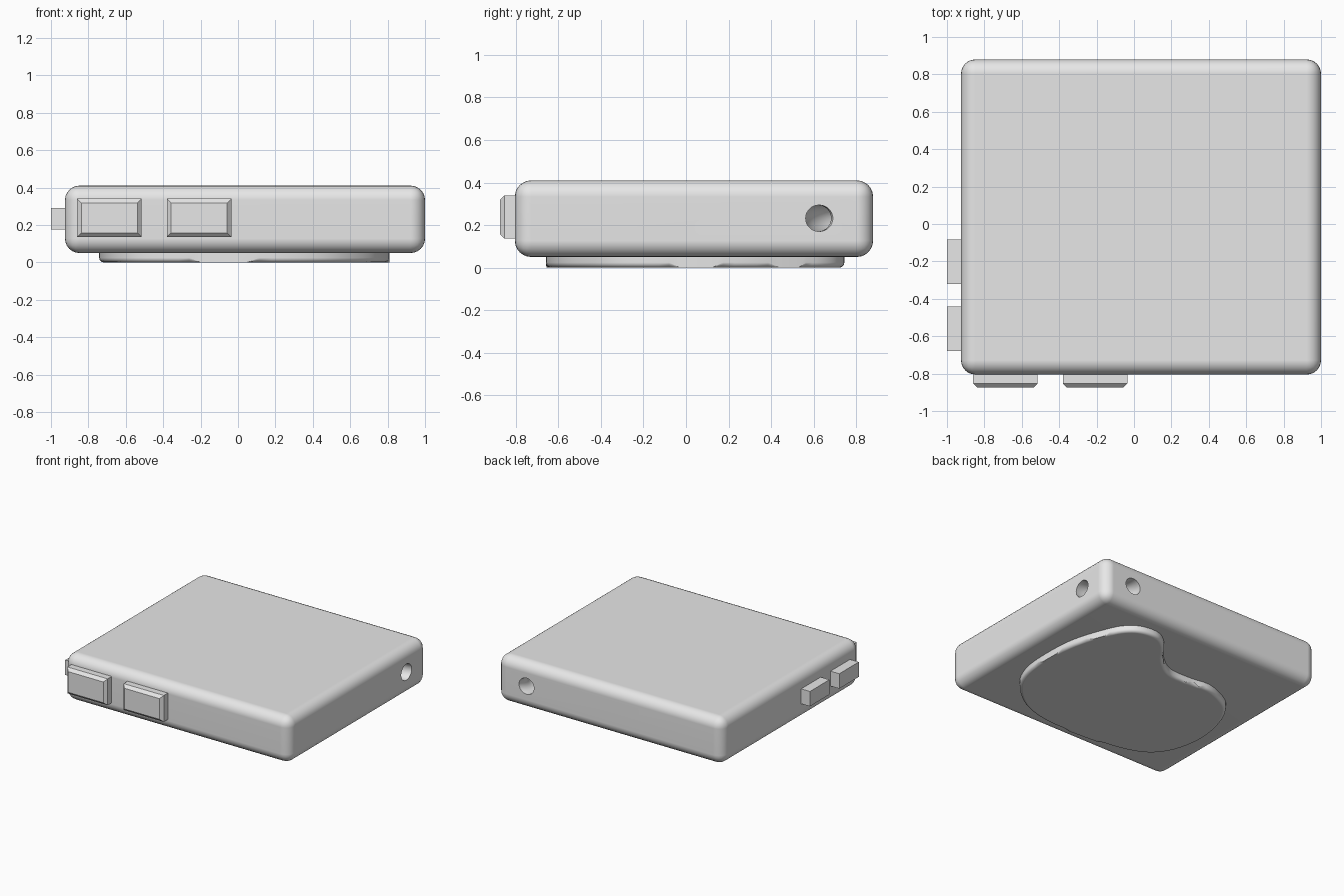
import bpy
import bmesh
import math
from mathutils import Vector

if "Cube" in bpy.data.objects:
    bpy.data.objects.remove(bpy.data.objects["Cube"], do_unlink=True)

GREY = (0.8, 0.8, 0.8, 1)
grey = bpy.data.materials.new("plain_grey")
grey.use_nodes = True
grey.diffuse_color = GREY
for node in grey.node_tree.nodes:
    if node.type == 'BSDF_PRINCIPLED':
        node.inputs["Base Color"].default_value = GREY


def finish(name, bm):
    bmesh.ops.recalc_face_normals(bm, faces=bm.faces[:])
    mesh = bpy.data.meshes.new(name)
    bm.to_mesh(mesh)
    bm.free()
    mesh.materials.append(grey)
    obj = bpy.data.objects.new(name, mesh)
    bpy.context.collection.objects.link(obj)
    return obj


def select_only(obj):
    bpy.ops.object.select_all(action='DESELECT')
    obj.select_set(True)
    bpy.context.view_layer.objects.active = obj


def smooth(obj):
    select_only(obj)
    bpy.ops.object.shade_smooth_by_angle(angle=math.radians(35))
    mod = obj.modifiers.new("flat_face_normals", 'WEIGHTED_NORMAL')
    mod.keep_sharp = True


def box(name, low, high, bevel=0, segments=1, pick=lambda e: True):
    """Box between two corners, with the picked edges bevelled."""
    low, high = Vector(low), Vector(high)
    bm = bmesh.new()
    bmesh.ops.create_cube(bm, size=1)
    for v in bm.verts:
        v.co = (low + high) / 2 + v.co * (high - low)
    if bevel:
        bmesh.ops.bevel(bm, geom=[e for e in bm.edges if pick(e)], offset=bevel,
                        segments=segments, profile=0.5, affect='EDGES')
    return finish(name, bm)


# Rounded case
body = box("case", (-0.925, -0.805, 0.05), (1, 0.88, 0.41), 0.077, 6)

# Curved strap tunnel through the back left corner
bpy.ops.mesh.primitive_torus_add(location=(0.95, 0.83, 0.232), major_radius=0.21,
                                 minor_radius=0.062, major_segments=64,
                                 minor_segments=32)
cutter = bpy.context.object
cutter.name = "tunnel_cutter"
cutter.hide_render = True
cutter.data.materials.append(grey)
cut = body.modifiers.new("tunnel", 'BOOLEAN')
cut.operation = 'DIFFERENCE'
cut.solver = 'EXACT'
cut.object = cutter
select_only(body)
bpy.ops.object.modifier_apply(modifier=cut.name)
bpy.data.objects.remove(cutter, do_unlink=True)
smooth(body)

# Chamfered buttons on the front
FRONT = -0.875
for i, x in enumerate((-0.86, -0.38)):
    box(f"front_button_{i + 1}", (x, FRONT, 0.136), (x + 0.344, -0.78, 0.34), 0.022,
        pick=lambda e: all(v.co.y < FRONT + 0.001 for v in e.verts))

# Plain buttons on the right side
for i, y in enumerate((-0.68, -0.322)):
    box(f"side_button_{i + 1}", (-1, y, 0.175), (-0.9, y + 0.238, 0.29))

# Bean-shaped pad underneath
outline = [Vector(p) for p in (
    (0.54, 0.73), (0.40, 0.74), (0.29, 0.67), (0.17, 0.52), (0.01, 0.405),
    (-0.18, 0.395), (-0.35, 0.41), (-0.52, 0.345), (-0.62, 0.26), (-0.70, 0.10),
    (-0.742, -0.14), (-0.70, -0.38), (-0.58, -0.54), (-0.37, -0.62),
    (-0.08, -0.648), (0.24, -0.655), (0.50, -0.58), (0.70, -0.41),
    (0.79, -0.22), (0.81, 0.02), (0.79, 0.28), (0.71, 0.53), (0.64, 0.66))]


def closed_spline(pts, steps):
    n = len(pts)
    for i in range(n):
        a, b, c, d = (pts[(i + k) % n] for k in (-1, 0, 1, 2))
        for s in range(steps):
            t = s / steps
            yield (b * 2 + (c - a) * t + (a * 2 - b * 5 + c * 4 - d) * t ** 2
                   + (b * 3 - a - c * 3 + d) * t ** 3) / 2


bm = bmesh.new()
base = bm.faces.new([bm.verts.new((p.x, p.y, 0)) for p in closed_spline(outline, 5)])
top = bmesh.ops.extrude_face_region(bm, geom=[base], use_keep_orig=True)["geom"]
for v in top:
    if isinstance(v, bmesh.types.BMVert):
        v.co.z = 0.06
rim = [e for e in bm.edges if all(v.co.z < 0.001 for v in e.verts)]
bmesh.ops.bevel(bm, geom=rim, offset=0.024, segments=4, profile=0.5, affect='EDGES')
smooth(finish("base_pad", bm))
